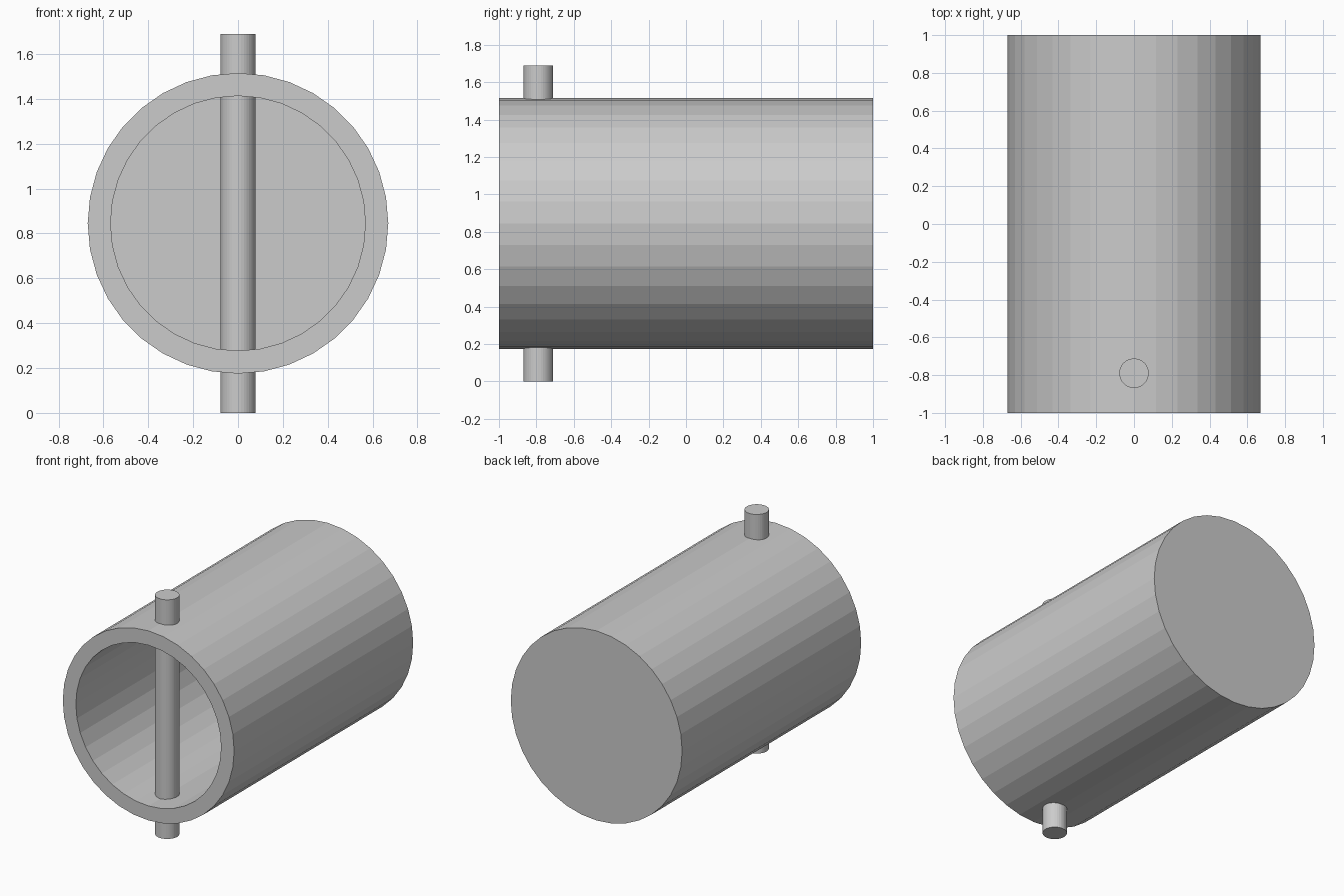
import bpy, bmesh
from math import cos, sin, tau

if "Cube" in bpy.data.objects:
    bpy.data.objects.remove(bpy.data.objects["Cube"])

SIDES = 36
CZ = 0.845          # height of the cup axis


def make_object(name, bm):
    bmesh.ops.recalc_face_normals(bm, faces=bm.faces)
    mesh = bpy.data.meshes.new(name)
    bm.to_mesh(mesh)
    bm.free()
    obj = bpy.data.objects.new(name, mesh)
    bpy.context.collection.objects.link(obj)
    return obj


def lathe(name, profile, point):
    """Closed solid of revolution: rings from (radius, distance), capped at both ends."""
    bm = bmesh.new()
    rings = []
    for r, d in profile:
        rings.append([bm.verts.new(point(r * cos(tau * i / SIDES), r * sin(tau * i / SIDES), d))
                      for i in range(SIDES)])
    for a, b in zip(rings, rings[1:]):
        for i in range(SIDES):
            j = (i + 1) % SIDES
            bm.faces.new((a[i], a[j], b[j], b[i]))
    bm.faces.new(rings[0])
    bm.faces.new(rings[-1])
    return make_object(name, bm)


# Hollow barrel: open at the front, closed at the back
lathe("barrel", [(0.67, 1.0), (0.67, -1.0), (0.568, -1.0), (0.568, 0.9)],
      lambda u, v, d: (u, d, CZ + v))

# Vertical pin passing through both walls near the open end
lathe("cross_pin", [(0.078, 0.0), (0.078, 1.69)],
      lambda u, v, d: (u, -0.79 + v, d))
